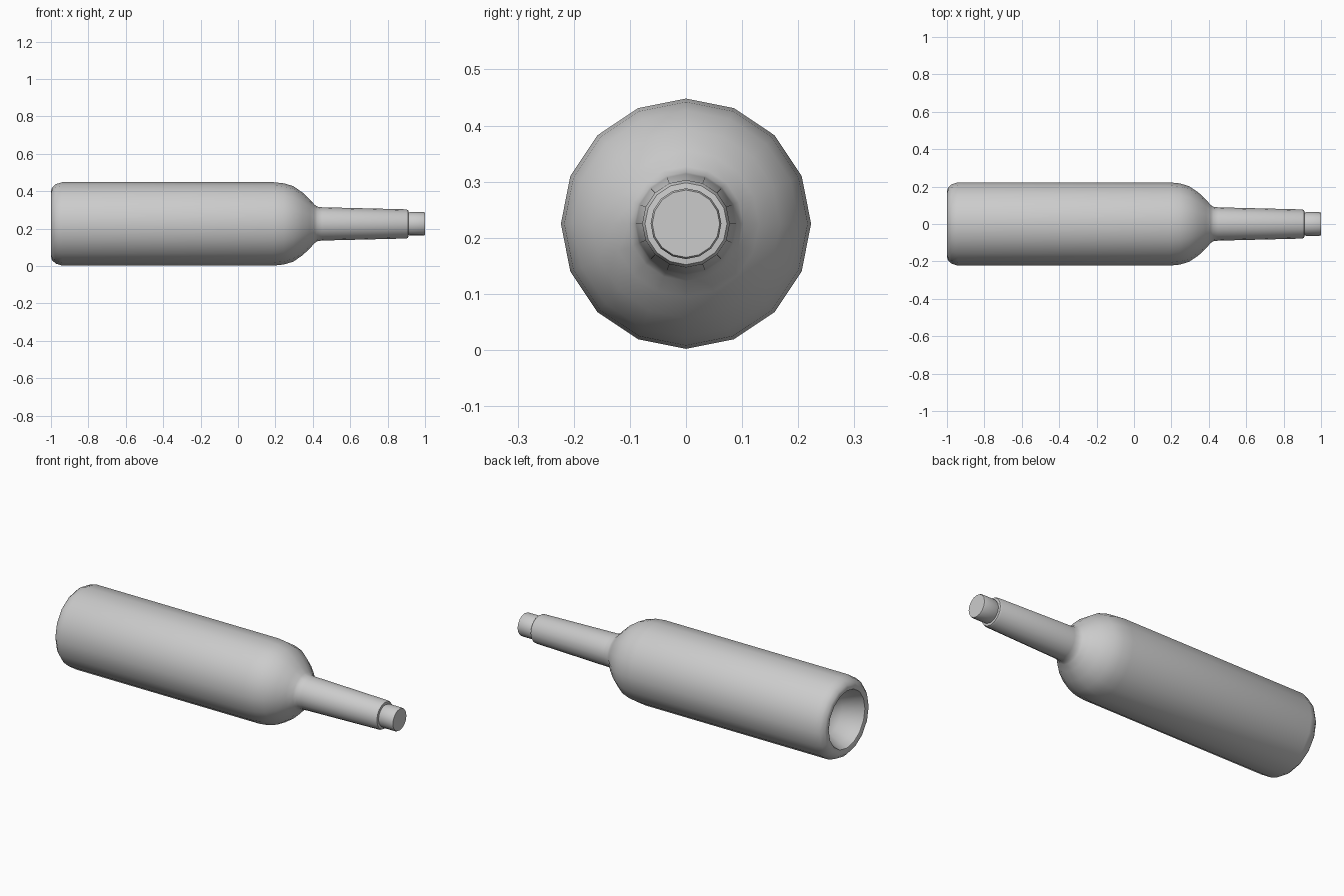
import bpy, bmesh, math

if "Cube" in bpy.data.objects:
    bpy.data.objects.remove(bpy.data.objects["Cube"])

SIDES = 16
AXIS_Z = 0.225


def lathe(name, profile, angle=42):
    """Revolve (x, radius) points around the horizontal bottle axis."""
    bm = bmesh.new()
    rings = []
    for x, r in profile:
        if r == 0:
            rings.append([bm.verts.new((x, 0, AXIS_Z))])
        else:
            rings.append([bm.verts.new((x, r * math.sin(a), AXIS_Z + r * math.cos(a)))
                          for a in (2 * math.pi * i / SIDES for i in range(SIDES))])
    for a, b in zip(rings, rings[1:]):
        for i in range(SIDES):
            j = (i + 1) % SIDES
            quad = [a[i % len(a)], a[j % len(a)], b[j % len(b)], b[i % len(b)]]
            bm.faces.new(list(dict.fromkeys(quad)))
    bmesh.ops.recalc_face_normals(bm, faces=bm.faces)
    mesh = bpy.data.meshes.new(name)
    bm.to_mesh(mesh)
    bm.free()
    obj = bpy.data.objects.new(name, mesh)
    bpy.context.collection.objects.link(obj)
    bpy.context.view_layer.objects.active = obj
    obj.select_set(True)
    bpy.ops.object.shade_smooth_by_angle(angle=math.radians(angle))
    obj.select_set(False)
    return obj


# Bottle: hollow punt in the base, straight body, round shoulder, tapered neck,
# then the narrower mouth
lathe("bottle", [
    (-0.84, 0), (-0.85, 0.06), (-0.89, 0.11), (-0.96, 0.145), (-0.995, 0.16),
    (-1.0, 0.175), (-0.995, 0.193), (-0.975, 0.212), (-0.94, 0.223),
    (0.19, 0.223), (0.245, 0.217), (0.295, 0.202), (0.345, 0.168),
    (0.385, 0.13), (0.41, 0.102), (0.425, 0.092), (0.45, 0.089),
    (0.90, 0.078), (0.91, 0.073), (0.912, 0.055),
])

# Stopper at the mouth
lathe("stopper", [
    (0.905, 0), (0.905, 0.058), (0.92, 0.063), (0.992, 0.063),
    (1.0, 0.06), (1.0, 0),
])
